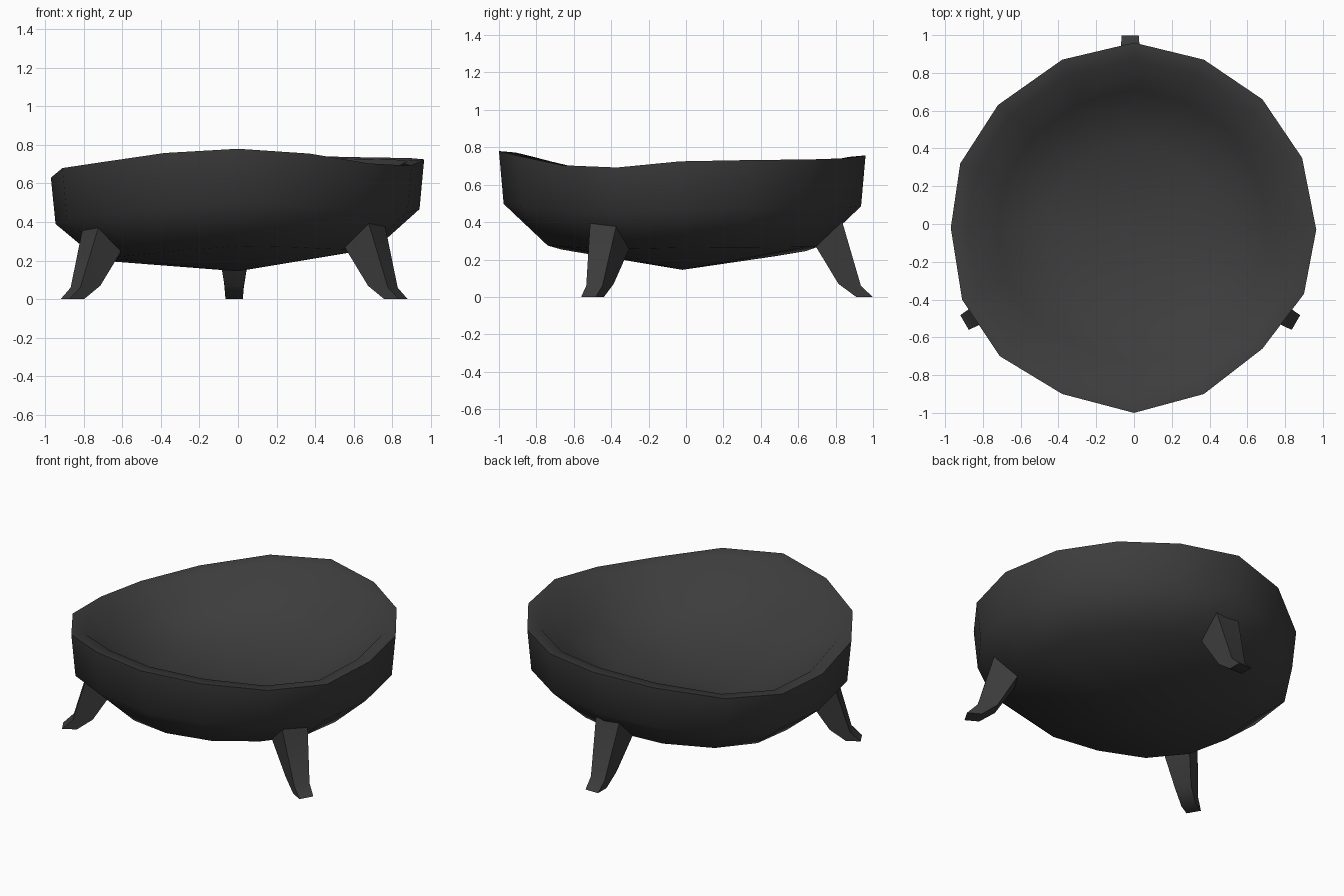
import bpy, bmesh, math
from mathutils import Matrix

if "Cube" in bpy.data.objects:
    bpy.data.objects.remove(bpy.data.objects["Cube"])

dark = bpy.data.materials.new("dark_grey")
dark.diffuse_color = (.046, .046, .046, 1)
dark.use_nodes = True
dark.node_tree.nodes["Principled BSDF"].inputs["Base Color"].default_value = dark.diffuse_color


def finish(name, bm, smooth_angle):
    bmesh.ops.recalc_face_normals(bm, faces=bm.faces)
    mesh = bpy.data.meshes.new(name)
    bm.to_mesh(mesh)
    bm.free()
    mesh.materials.append(dark)
    obj = bpy.data.objects.new(name, mesh)
    bpy.context.collection.objects.link(obj)
    bpy.context.view_layer.objects.active = obj
    obj.select_set(True)
    bpy.ops.object.shade_smooth_by_angle(angle=math.radians(smooth_angle))
    obj.select_set(False)


# Uneven hand-shaped rim, counter-clockwise from the front
rim = [(0, -1, .78), (.37, -.9, .755), (.68, -.66, .704), (.9, -.37, .692),
       (.965, -.03, .725), (.89, .35, .732), (.68, .66, .735), (.37, .87, .742),
       (0, .96, .757), (-.38, .87, .72), (-.72, .63, .65), (-.92, .32, .615),
       (-.97, -.02, .63), (-.91, -.4, .68), (-.71, -.7, .71), (-.38, -.9, .758)]
base_z = .145

# Bowl: rings as (radial scale, height fraction, lift, sag on the left), outside to inside
levels = [(.74, .205, 0, .045), (.975, .555, 0, .025), (1, 1, 0, 0),
          (.91, 1, -.008, 0), (.74, .6, .04, 0), (.45, .25, .13, 0)]
bm = bmesh.new()
rings = [[bm.verts.new((x * s, y * s, base_z + (z - base_z) * f + lift + min(0, x) * sag))
          for x, y, z in rim] for s, f, lift, sag in levels]
n = len(rim)
for a, b in zip(rings, rings[1:]):
    for i in range(n):
        j = (i + 1) % n
        bm.faces.new((a[i], a[j], b[j], b[i]))
for ring, z in ((rings[0], base_z), (rings[-1], base_z + .22)):
    pole = bm.verts.new((0, -.02, z))
    for i in range(n):
        bm.faces.new((ring[i], ring[(i + 1) % n], pole))
finish("bowl", bm, 72)

# Legs: stations of (outer r, outer z, inner r, inner z, half width)
stations = [(.845, .42, .70, .285, .085), (.95, .06, .83, .07, .05), (1.013, 0, .925, 0, .045)]


def leg(name, degrees):
    bm = bmesh.new()
    loops = [[bm.verts.new(p) for p in ((ro, -w, zo), (ro, w, zo), (ri, w, zi), (ri, -w, zi))]
             for ro, zo, ri, zi, w in stations]
    for a, b in zip(loops, loops[1:]):
        for i in range(4):
            j = (i + 1) % 4
            bm.faces.new((a[i], a[j], b[j], b[i]))
    bm.faces.new(loops[0])
    bm.faces.new(loops[-1])
    bm.transform(Matrix.Translation((-.02, -.015, 0)) @ Matrix.Rotation(math.radians(degrees), 4, 'Z'))
    finish(name, bm, 50)


for name, angle in (("back_leg", 90), ("front_left_leg", 210), ("front_right_leg", 330)):
    leg(name, angle)
